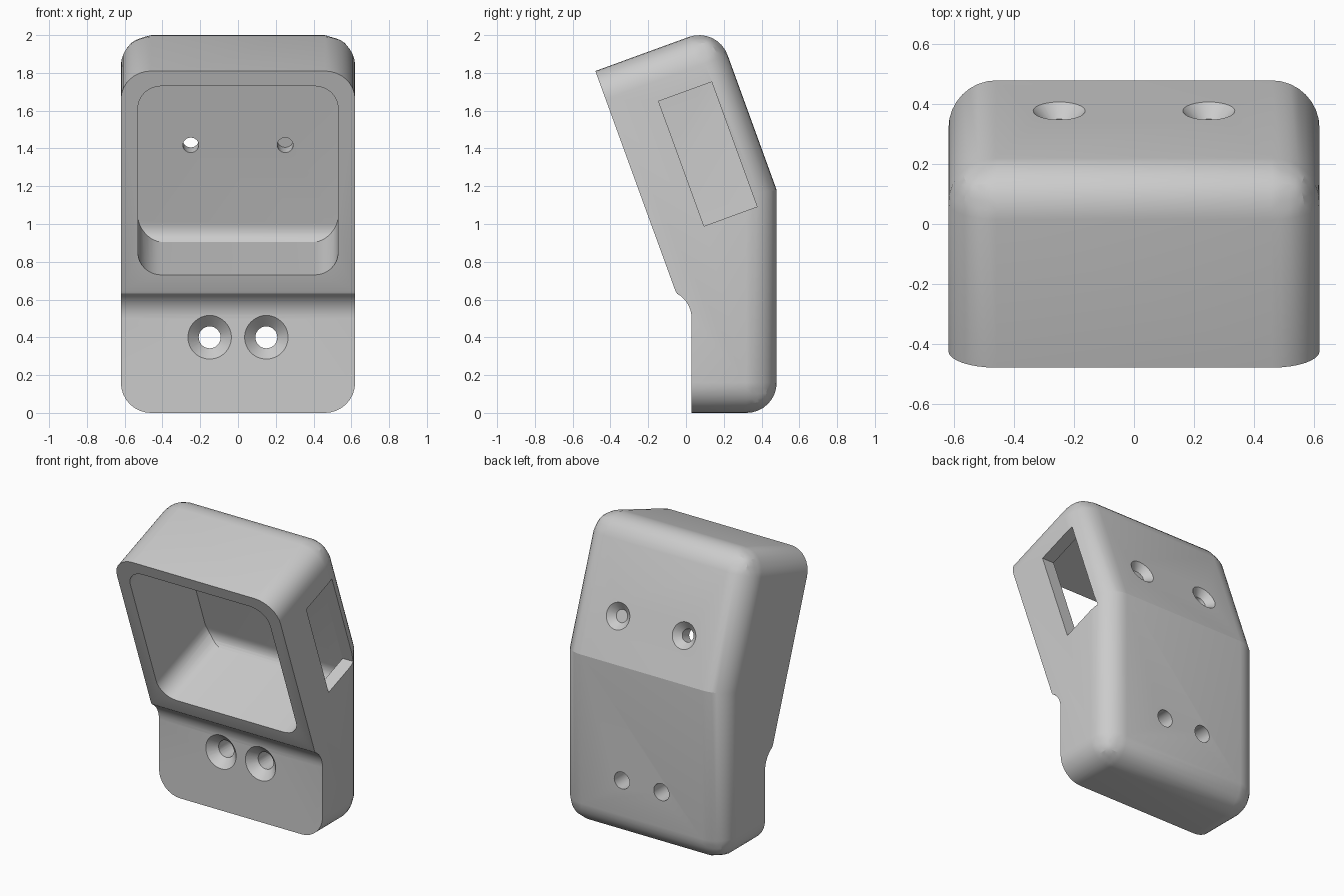
import bpy
import bmesh
from math import sin, cos, radians
from mathutils import Matrix, Vector

default = bpy.data.objects.get("Cube")
if default:
    bpy.data.objects.remove(default)

HALF_W = 0.62
ROUND = 0.16
UPRIGHT = Matrix.Identity(4)
TILT = Matrix.Rotation(radians(20), 4, 'X')   # frame of the leaning upper half


def to_object(name, bm):
    bmesh.ops.recalc_face_normals(bm, faces=bm.faces)
    mesh = bpy.data.meshes.new(name)
    bm.to_mesh(mesh)
    bm.free()
    obj = bpy.data.objects.new(name, mesh)
    bpy.context.collection.objects.link(obj)
    return obj


def arc(cx, cy, r, start, end, steps=8):
    angles = [radians(start + (end - start) * i / steps) for i in range(steps + 1)]
    return [(cx + r * cos(a), cy + r * sin(a)) for a in angles]


def prism(points, x0, x1):
    """Extrude a (y, z) profile along x."""
    bm = bmesh.new()
    sides = [[bm.verts.new((x, y, z)) for y, z in points] for x in (x0, x1)]
    for side in sides:
        bm.faces.new(side)
    n = len(points)
    for i in range(n):
        j = (i + 1) % n
        bm.faces.new((sides[0][i], sides[0][j], sides[1][j], sides[1][i]))
    return bm, sides


def boolean(target, cutter, operation='DIFFERENCE'):
    mod = target.modifiers.new("cut", 'BOOLEAN')
    mod.operation = operation
    mod.solver = 'EXACT'
    mod.object = cutter
    bpy.context.view_layer.objects.active = target
    bpy.ops.object.modifier_apply(modifier=mod.name)
    bpy.data.objects.remove(cutter)


def drill(target, frame, x, z, y0, r0, y1, r1):
    """Cut a cylinder or cone running along the frame's y axis."""
    bm = bmesh.new()
    place = Matrix.Translation((x, (y0 + y1) / 2, z)) @ Matrix.Rotation(radians(-90), 4, 'X')
    bmesh.ops.create_cone(bm, cap_ends=True, segments=48, radius1=r0, radius2=r1,
                          depth=y1 - y0, matrix=frame @ place)
    boolean(target, to_object("drill", bm))


# Body: bent side profile, rounded everywhere but around the front
def tilted(y, z):
    return (TILT @ Vector((0, y, z)))[1:]


profile = [(0.03, 0), (0.48, 0), (0.48, 1.18), tilted(0.855, 1.865), tilted(0.168, 1.865)]
profile += reversed(arc(-0.12, 0.50, 0.15, 0, 70))
profile[5] = tilted(0.168, 0.627)
bm, sides = prism(profile, -HALF_W, HALF_W)
pairs = [(side[i], side[i + 1]) for side in sides for i in range(4)]
pairs += [(sides[0][i], sides[1][i]) for i in (1, 3)]
bmesh.ops.bevel(bm, geom=[bm.edges.get(p) for p in pairs], offset=ROUND,
                offset_type='OFFSET', segments=8, profile=0.5, affect='EDGES')
body = to_object("housing", bm)

# Front pocket: rounded opening with a coved lower back edge
FLOOR, CEILING, BACK = 0.716, 1.78, 0.73
cove = arc(BACK - 0.097, FLOOR + 0.085, 0.097, -61, 0, 6)
bm, _ = prism([(0.0, CEILING), (0.0, FLOOR)] + cove + [(BACK, CEILING)], -0.53, 0.53)
bm.transform(TILT)
pocket = to_object("pocket", bm)

bm, sides = prism([(-0.1, FLOOR), (0.9, FLOOR), (0.9, CEILING), (-0.1, CEILING)], -0.53, 0.53)
corners = [bm.edges.get((s[a], s[b])) for s in sides for a, b in ((0, 1), (2, 3))]
bmesh.ops.bevel(bm, geom=corners, offset=0.125, offset_type='OFFSET',
                segments=8, profile=0.5, affect='EDGES')
bm.transform(TILT)
boolean(pocket, to_object("pocket_corners", bm), 'INTERSECT')
boolean(body, pocket)

# Window through the left wall into the pocket
bm, _ = prism([(0.428, 0.897), (0.727, 0.897), (0.727, 1.60), (0.428, 1.60)], 0.45, 0.75)
bm.transform(TILT)
boolean(body, to_object("window", bm))

# Countersunk screw holes: lower pair from the front, upper pair from the back
for side in (-1, 1):
    drill(body, UPRIGHT, side * 0.15, 0.40, -0.1, 0.058, 0.6, 0.058)
    drill(body, UPRIGHT, side * 0.15, 0.40, 0.02, 0.125, 0.087, 0.058)
    drill(body, TILT, side * 0.25, 1.243, 0.6, 0.042, 1.0, 0.042)
    drill(body, TILT, side * 0.25, 1.243, 0.81, 0.042, 0.865, 0.097)

# Smooth the rounds, keep the bend and rims crisp
bpy.ops.object.select_all(action='DESELECT')
body.select_set(True)
bpy.context.view_layer.objects.active = body
bpy.ops.object.shade_smooth_by_angle(angle=radians(16))
